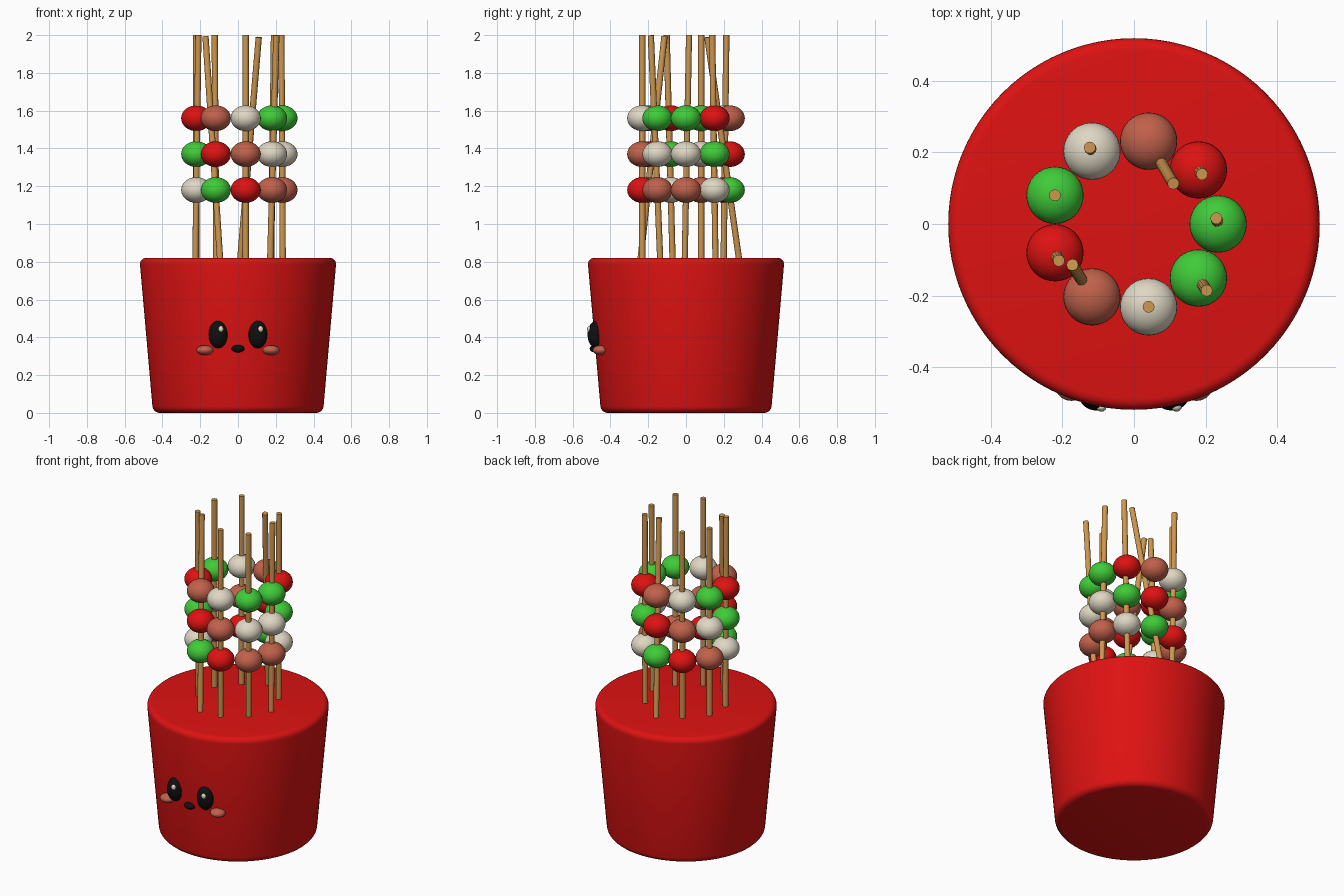
import bpy, bmesh, math
from mathutils import Vector

cube = bpy.data.objects.get("Cube")
if cube:
    bpy.data.objects.remove(cube, do_unlink=True)


def material(name, rgb):
    m = bpy.data.materials.new(name)
    m.use_nodes = True
    m.diffuse_color = (*rgb, 1)
    m.node_tree.nodes["Principled BSDF"].inputs["Base Color"].default_value = (*rgb, 1)
    return m


red = material("red", (0.73, 0.006, 0.006))
green = material("green", (0.05, 0.6, 0.04))
brown = material("rosy brown", (0.53, 0.12, 0.07))
cream = material("cream", (0.74, 0.68, 0.55))
wood = material("wood", (0.62, 0.31, 0.08))
black = material("black", (0.005, 0.005, 0.005))


def finish(obj, name, mat):
    obj.name = name
    obj.data.materials.append(mat)
    bpy.ops.object.shade_smooth_by_angle(angle=math.radians(40))
    return obj


def ellipsoid(name, mat, loc, radii, segments=32, rings=16):
    bpy.ops.mesh.primitive_uv_sphere_add(segments=segments, ring_count=rings, radius=1, location=loc)
    obj = bpy.context.object
    obj.scale = radii
    return finish(obj, name, mat)


def rod(name, mat, start, end, radius):
    axis = end - start
    bpy.ops.mesh.primitive_cylinder_add(vertices=12, radius=radius, depth=axis.length,
                                        location=(start + end) / 2)
    obj = bpy.context.object
    obj.rotation_euler = axis.to_track_quat('Z', 'Y').to_euler()
    return finish(obj, name, mat)


# Tapered cup with rounded rims
bpy.ops.mesh.primitive_cone_add(vertices=96, radius1=0.45, radius2=0.522, depth=0.82,
                                location=(0, 0, 0.41))
cup = bpy.context.object
bm = bmesh.new()
bm.from_mesh(cup.data)
rims = [e for e in bm.edges if abs(e.verts[0].co.z - e.verts[1].co.z) < 0.01]
bmesh.ops.bevel(bm, geom=rims, offset=0.035, segments=5, profile=0.5, affect='EDGES')
bm.to_mesh(cup.data)
bm.free()
finish(cup, "cup", red)

# Ring of skewers, each with three beads; tips lean by small offsets
cycle = [green, red, brown, cream]
lean = {0: (-0.005, 0.016), 1: (0.01, -0.012), 2: (0.07, -0.12), 3: (-0.006, 0.01),
        5: (0.011, -0.022), 6: (-0.055, 0.09), 8: (0.023, -0.035)}
ring_radius, pivot_z, half_length = 0.235, 1.16, 0.84
for i in range(9):
    a = math.radians(40 * i)
    x, y = ring_radius * math.cos(a), ring_radius * math.sin(a)
    dx, dy = lean.get(i, (0, 0))
    centre = Vector((x, y, pivot_z))
    axis = Vector((dx, dy, half_length)).normalized() * half_length
    rod(f"skewer_{i + 1}", wood, centre - axis, centre + axis, 0.0165)
    for level, z in enumerate((1.56, 1.37, 1.18)):
        ellipsoid(f"bead_{i + 1}_{level + 1}", cycle[(i - level) % 4], (x, y, z), (0.08, 0.08, 0.068))

# Face
for side, s in (("left", 1), ("right", -1)):
    ellipsoid(f"{side}_eye", black, (s * 0.105, -0.475, 0.415), (0.05, 0.046, 0.073))
    ellipsoid(f"{side}_eye_shine", cream, (s * 0.105 + 0.014, -0.512, 0.443),
              (0.014, 0.012, 0.017), 16, 8)
    ellipsoid(f"{side}_cheek", brown, (s * 0.175, -0.452, 0.332), (0.045, 0.042, 0.026))
ellipsoid("mouth", black, (0, -0.48, 0.34), (0.034, 0.03, 0.02))
